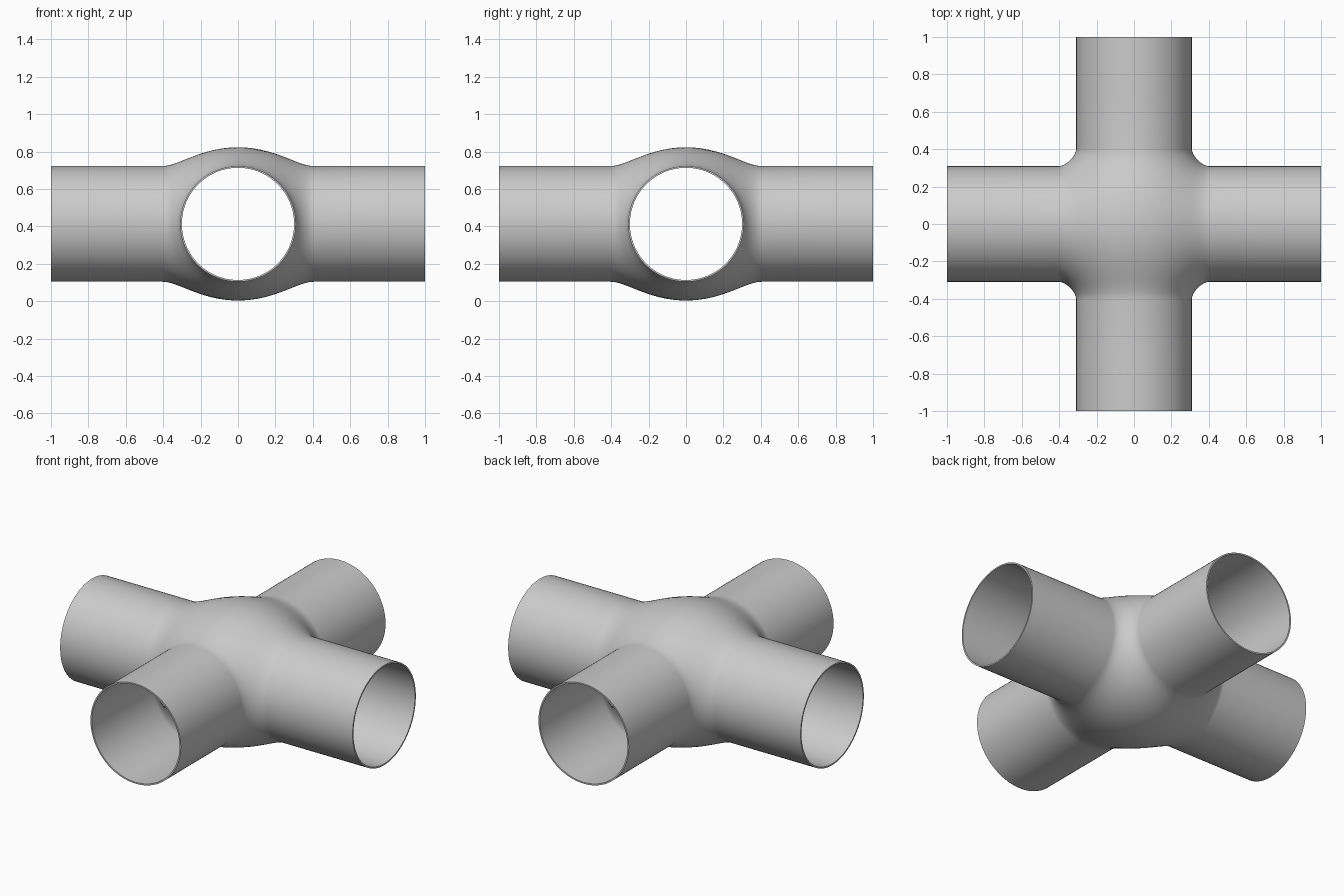
import bpy, bmesh, math
from mathutils import Matrix

if "Cube" in bpy.data.objects:
    bpy.data.objects.remove(bpy.data.objects["Cube"])

R, HALF, ZC, WALL = 0.309, 1.0, 0.413, 0.009   # pipe radius, half length, axis height, wall
REACH, NORM = 0.405 ** 2, 1.9                  # blend extent (squared) and blend roundness
SEG, STEPS = 96, 16


def field(x, y, z):
    """Negative inside the blended cross of two round pipes."""
    a, b = max(REACH - x * x, 0), max(REACH - y * y, 0)
    return z * z - R * R + REACH - (a ** NORM + b ** NORM) ** (1 / NORM)


def solve(f):
    lo, hi = 0.0, 0.8
    for _ in range(45):
        mid = (lo + hi) / 2
        if f(mid) < 0:
            lo = mid
        else:
            hi = mid
    return (lo + hi) / 2


# One arm: from the diagonal seam out to the open end, as rows per angle
rows = []
for j in range(SEG):
    t = 2 * math.pi * j / SEG
    c, s = math.cos(t), math.sin(t)
    seam = abs(c) * solve(lambda p: field(p * c, p * c, p * s))
    edge = math.sqrt(REACH)
    xs = [seam + (edge - seam) * i / STEPS for i in range(STEPS + 1)] + [0.7, HALF]
    row = []
    for x in xs:
        p = solve(lambda p: field(x, p * c, p * s))
        row.append((x, p * c, p * s))
    rows.append(row)

# Four arms welded along their seams
bm = bmesh.new()
for k in range(4):
    turn = Matrix.Translation((0, 0, ZC)) @ Matrix.Rotation(k * math.pi / 2, 4, 'Z')
    grid = [[bm.verts.new(p) for p in row] for row in rows]
    for j in range(SEG):
        a, b = grid[j], grid[(j + 1) % SEG]
        for i in range(len(a) - 1):
            bm.faces.new((a[i], b[i], b[i + 1], a[i + 1]))
    bmesh.ops.transform(bm, matrix=turn, verts=[v for row in grid for v in row])
bmesh.ops.remove_doubles(bm, verts=bm.verts, dist=0.0004)

mesh = bpy.data.meshes.new("pipe_cross")
bm.to_mesh(mesh)
bm.free()
pipe = bpy.data.objects.new("pipe_cross", mesh)
bpy.context.collection.objects.link(pipe)

# Thin wall, grown inward
wall = pipe.modifiers.new("wall", 'SOLIDIFY')
wall.thickness = WALL
wall.offset = -1

bpy.context.view_layer.objects.active = pipe
pipe.select_set(True)
bpy.ops.object.modifier_apply(modifier="wall")
bpy.ops.object.shade_smooth_by_angle(angle=math.radians(40))
